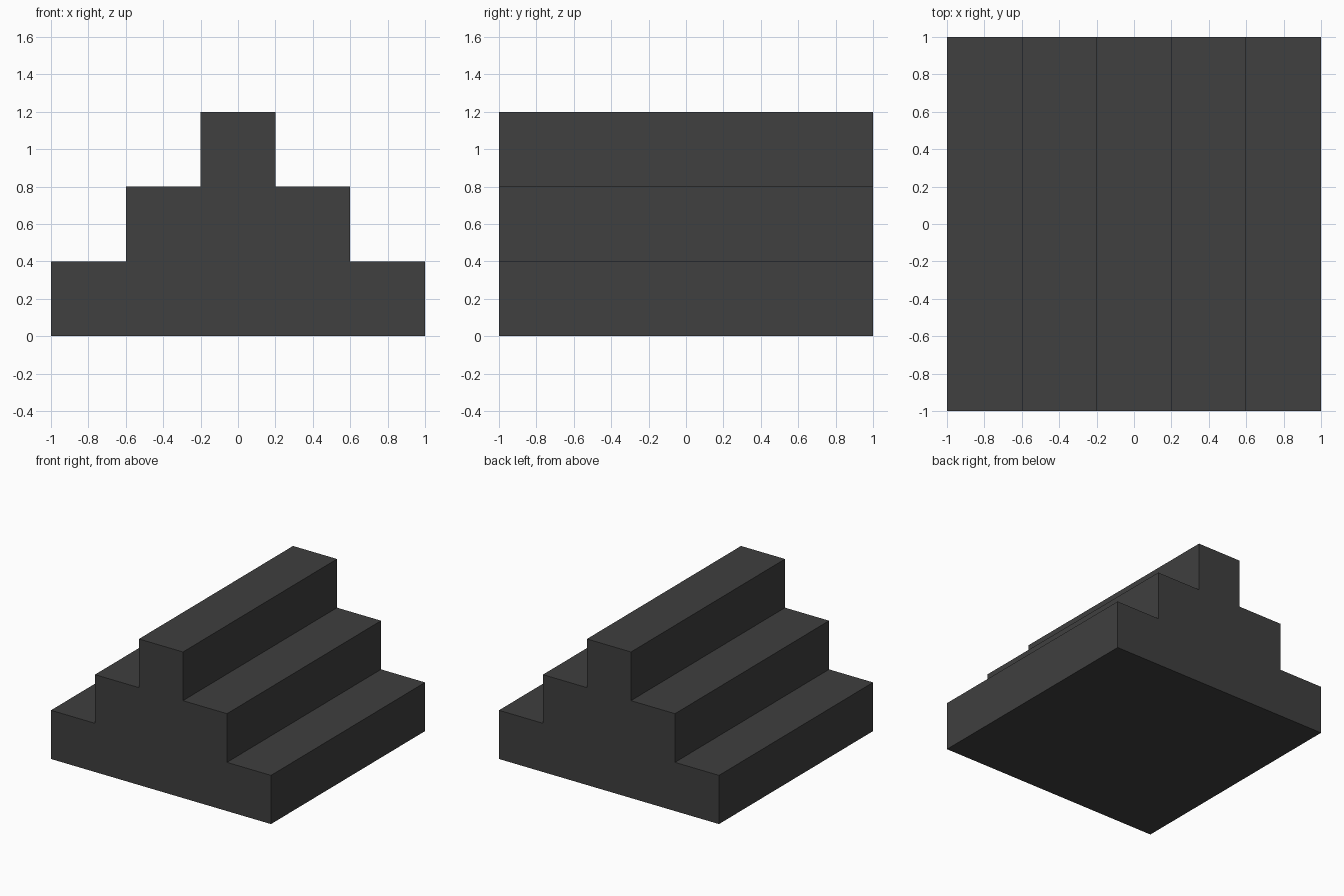
import bpy
import bmesh

if "Cube" in bpy.data.objects:
    bpy.data.objects.remove(bpy.data.objects["Cube"])

STEP = 0.4                # rise and tread of every step
DEPTH = 2.0
HALF_WIDTHS = (1.0, 0.6, 0.2)

# Dark grey material
grey = bpy.data.materials.new("dark grey")
grey.diffuse_color = (0.05, 0.05, 0.05, 1.0)
grey.use_nodes = True
grey.node_tree.nodes["Principled BSDF"].inputs["Base Color"].default_value = grey.diffuse_color

# Right half of the stepped profile, then mirrored for the left half
right = []
for i, w in enumerate(HALF_WIDTHS):
    right += [(w, i * STEP), (w, (i + 1) * STEP)]
profile = right + [(-x, z) for x, z in reversed(right)]

# Stepped block: profile extruded from front to back
bm = bmesh.new()
face = bm.faces.new([bm.verts.new((x, -DEPTH / 2, z)) for x, z in profile])
ext = bmesh.ops.extrude_face_region(bm, geom=[face], use_keep_orig=True)
verts = [g for g in ext["geom"] if isinstance(g, bmesh.types.BMVert)]
bmesh.ops.translate(bm, verts=verts, vec=(0, DEPTH, 0))
bmesh.ops.recalc_face_normals(bm, faces=bm.faces[:])

mesh = bpy.data.meshes.new("double_sided_steps")
bm.to_mesh(mesh)
bm.free()
mesh.materials.append(grey)
steps = bpy.data.objects.new("double_sided_steps", mesh)
bpy.context.collection.objects.link(steps)
